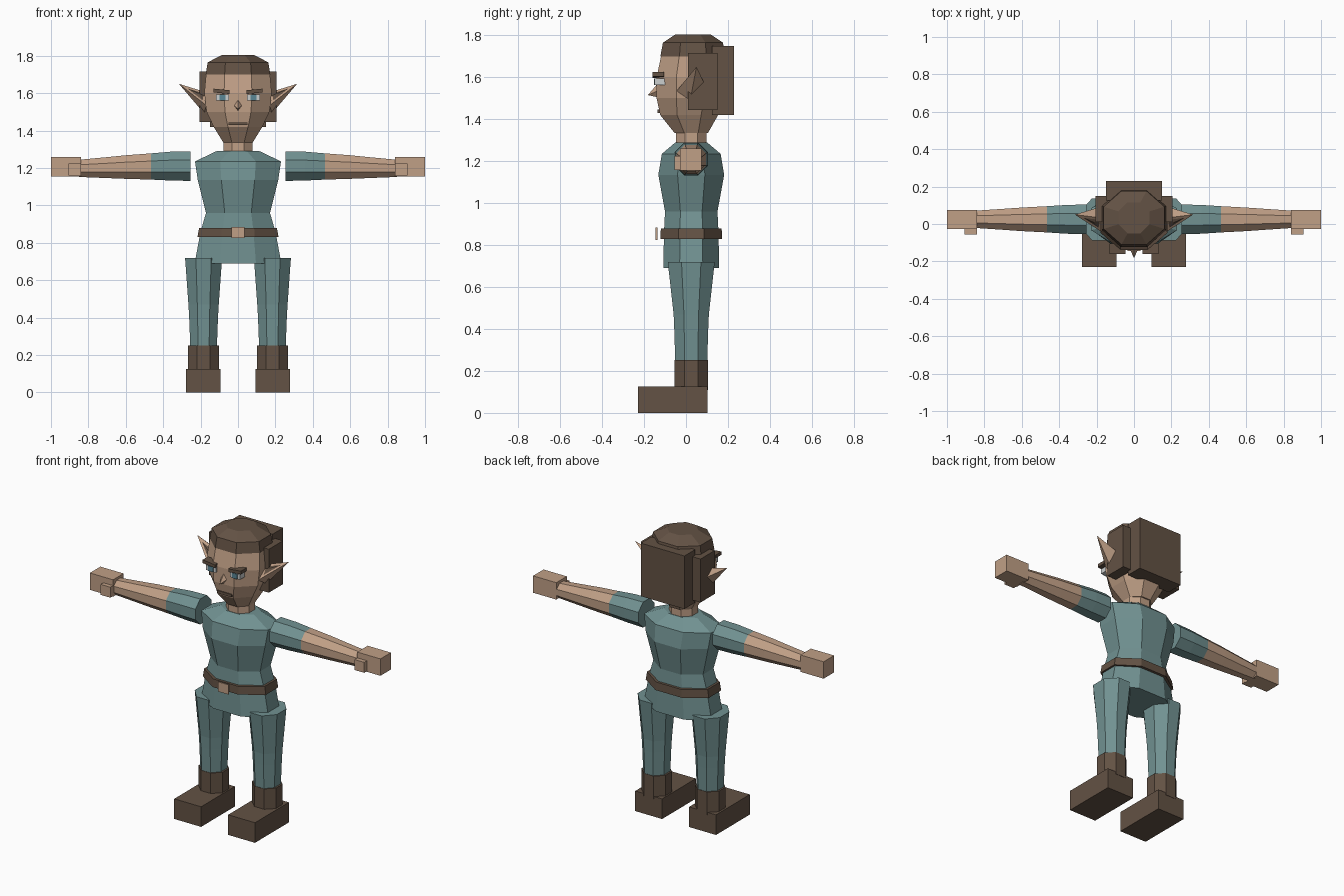
import bpy, bmesh, math
from mathutils import Vector

cube = bpy.data.objects.get("Cube")
if cube:
    bpy.data.objects.remove(cube, do_unlink=True)

CY = 0.025  # depth centre of the body


def material(name, rgb):
    m = bpy.data.materials.new(name)
    m.use_nodes = True
    m.diffuse_color = (*rgb, 1)
    m.node_tree.nodes["Principled BSDF"].inputs["Base Color"].default_value = (*rgb, 1)
    return m


skin = material("skin", (0.53, 0.35, 0.24))
brown = material("brown", (0.125, 0.084, 0.058))
teal = material("teal_cloth", (0.165, 0.285, 0.285))
white = material("eye_white", (0.6, 0.62, 0.62))
iris_blue = material("iris_blue", (0.1, 0.24, 0.3))


def finish(name, bm, *mats):
    bmesh.ops.recalc_face_normals(bm, faces=bm.faces)
    me = bpy.data.meshes.new(name)
    bm.to_mesh(me)
    bm.free()
    for m in mats:
        me.materials.append(m)
    ob = bpy.data.objects.new(name, me)
    bpy.context.collection.objects.link(ob)
    return ob


def box(name, mat, x, y, z):
    """Block given by its (min, max) range on each axis."""
    bm = bmesh.new()
    bmesh.ops.create_cube(bm, size=1)
    for v in bm.verts:
        v.co = [r[0] + (c + 0.5) * (r[1] - r[0]) for c, r in zip(v.co, (x, y, z))]
    return finish(name, bm, mat)


def octagon_loft(name, rings, *mats, along_x=False, split=None):
    """Rings are (position, centre_a, centre_b, half_a, half_b)."""
    bm = bmesh.new()
    loops = []
    for pos, ca, cb, ha, hb in rings:
        loop = []
        for i in range(8):
            t = math.radians(22.5 + 45 * i)
            k = 1 / math.cos(math.radians(22.5))
            a, b = ca + ha * k * math.cos(t), cb + hb * k * math.sin(t)
            loop.append(bm.verts.new((pos, a, b) if along_x else (a, b, pos)))
        loops.append(loop)
    for lo, hi in zip(loops, loops[1:]):
        for i in range(8):
            j = (i + 1) % 8
            bm.faces.new((lo[i], lo[j], hi[j], hi[i]))
    bm.faces.new(loops[0])
    bm.faces.new(loops[-1])
    if split is not None:  # second colour beyond the sleeve end
        for f in bm.faces:
            f.material_index = int(abs(f.calc_center_median().x) > split)
    return finish(name, bm, *mats)


def pyramid(name, mat, base, tip):
    bm = bmesh.new()
    ring = [bm.verts.new(p) for p in base]
    top = bm.verts.new(tip)
    bm.faces.new(ring)
    for i, v in enumerate(ring):
        bm.faces.new((v, ring[(i + 1) % len(ring)], top))
    return finish(name, bm, mat)


# Torso, belt and neck
octagon_loft("tunic", [
    (0.69, 0, CY, 0.232, 0.133), (0.86, 0, CY, 0.2, 0.13),
    (0.96, 0, CY, 0.171, 0.125), (1.135, 0, CY, 0.215, 0.157),
    (1.235, 0, CY, 0.23, 0.14), (1.29, 0, CY, 0.115, 0.075)], teal)
octagon_loft("belt", [(0.83, 0, CY, 0.217, 0.147),
                      (0.88, 0, CY, 0.208, 0.145)], brown)
box("buckle", skin, (-0.035, 0.035), (-0.145, -0.136), (0.825, 0.885))
octagon_loft("neck", [(1.27, 0, CY, 0.078, 0.072),
                      (1.36, 0, CY, 0.078, 0.072)], skin)

# Head and hair
octagon_loft("head", [
    (1.335, 0, CY, 0.078, 0.08), (1.42, 0, 0.015, 0.13, 0.138),
    (1.5, 0, 0.02, 0.168, 0.16), (1.6, 0, 0.02, 0.18, 0.16),
    (1.71, 0, 0.03, 0.17, 0.147)], skin)
octagon_loft("hair_cap", [
    (1.70, 0, 0.033, 0.173, 0.155), (1.765, 0, 0.033, 0.162, 0.143),
    (1.805, 0, 0.033, 0.083, 0.083)], brown)
box("hair_back", brown, (-0.15, 0.15), (0.125, 0.23), (1.42, 1.75))

# Nose and mouth
pyramid("nose", skin, [(-0.022, -0.135, 1.535), (0, -0.135, 1.57),
                       (0.022, -0.135, 1.535), (0, -0.135, 1.505)], (0, -0.182, 1.515))
box("mouth", brown, (-0.05, 0.05), (-0.135, -0.11), (1.43, 1.447))


for side, s in (("left", 1), ("right", -1)):
    def span(a, b):
        return sorted((s * a, s * b))

    # Face details
    box(f"{side}_hair_side", brown, span(0.14, 0.205), (0.01, 0.15), (1.445, 1.715))
    box(f"{side}_eye", white, span(0.048, 0.117), (-0.149, -0.09), (1.562, 1.593))
    box(f"{side}_iris", iris_blue, span(0.066, 0.1), (-0.153, -0.147), (1.562, 1.593))
    brow = box(f"{side}_brow", brown, span(0.046, 0.132), (-0.16, -0.105), (1.6, 1.62))
    for v in brow.data.vertices:  # slant down towards the nose
        v.co.z += 0.1 * (abs(v.co.x) - 0.09)

    # Pointed ear with a dark inner plate
    top, front, tip = (Vector((s * x, y, z)) for x, y, z in (
        (0.155, 0.03, 1.6), (0.17, -0.045, 1.535), (0.316, 0.05, 1.65)))
    low, rear = Vector((s * 0.18, 0.02, 1.49)), Vector((s * 0.17, 0.095, 1.555))
    pyramid(f"{side}_ear", skin, [top, front, low, rear], tip)
    mid = (top + front + tip) / 3
    out = (front - top).cross(tip - top).normalized()
    out *= 0.006 if out.y < 0 else -0.006
    plate = [mid + (p - mid) * 0.55 for p in (top, front, tip)]
    pyramid(f"{side}_inner_ear", brown, plate, mid + out)

    # Arm: sleeve and bare forearm in one loft, then hand and thumb
    octagon_loft(f"{side}_arm", [
        (s * x, CY, z, r, r) for x, z, r in (
            (0.255, 1.21, 0.079), (0.36, 1.21, 0.077), (0.465, 1.208, 0.07),
            (0.6, 1.205, 0.063), (0.7, 1.202, 0.056), (0.85, 1.198, 0.046))],
        teal, skin, along_x=True, split=0.465)
    box(f"{side}_hand", skin, span(0.84, 1.0), (-0.028, 0.075), (1.155, 1.26))
    box(f"{side}_thumb", skin, span(0.84, 0.907), (-0.055, 0.0), (1.159, 1.224))

    # Leg and boot
    octagon_loft(f"{side}_leg", [
        (z, s * 0.184, CY, r, ry) for z, r, ry in (
            (0.24, 0.071, 0.076), (0.4, 0.077, 0.081),
            (0.47, 0.081, 0.084), (0.72, 0.099, 0.112))], teal)
    octagon_loft(f"{side}_boot_shaft", [
        (z, s * 0.184, CY, 0.082, 0.079) for z in (0.11, 0.252)], brown)
    box(f"{side}_foot", brown, span(0.093, 0.278), (-0.23, 0.102), (0, 0.125))
